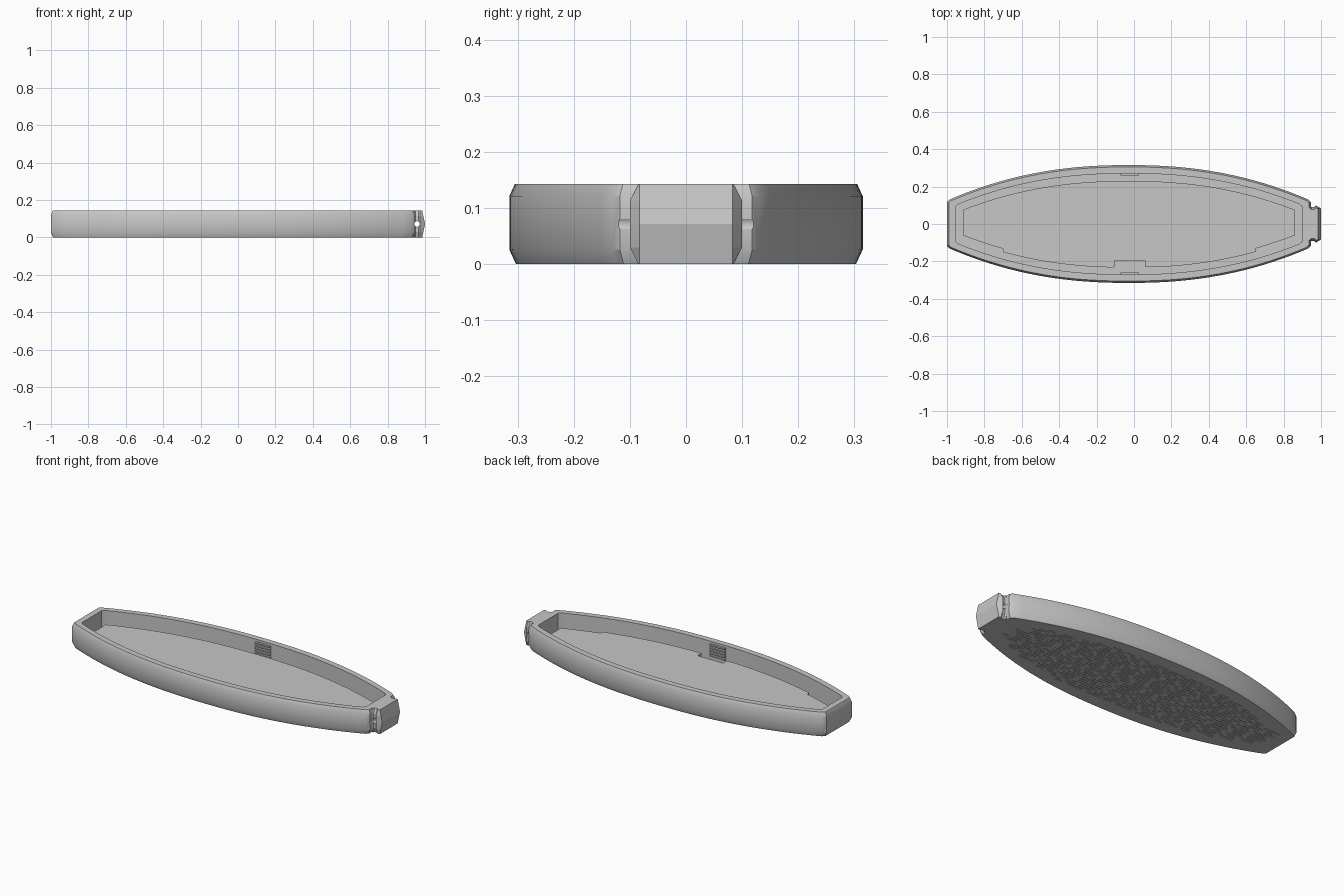
import bpy, bmesh, math, random
from mathutils import Matrix

cube = bpy.data.objects.get("Cube")
if cube:
    bpy.data.objects.remove(cube, do_unlink=True)

grey = bpy.data.materials.new("plain grey")
grey.use_nodes = True
colour = (0.57, 0.57, 0.57, 1)
grey.diffuse_color = colour
grey.node_tree.nodes["Principled BSDF"].inputs["Base Color"].default_value = colour

HEIGHT = 0.143
LEFT, RIGHT = -1.0, 0.945
MID = (LEFT + RIGHT) / 2
HALF = (RIGHT - LEFT) / 2
random.seed(4)


def make(name, bm):
    bmesh.ops.recalc_face_normals(bm, faces=bm.faces)
    mesh = bpy.data.meshes.new(name)
    bm.to_mesh(mesh)
    bm.free()
    mesh.materials.append(grey)
    obj = bpy.data.objects.new(name, mesh)
    bpy.context.collection.objects.link(obj)
    return obj


def loft(name, rings):
    """Skin a stack of equal rings and cap both ends."""
    bm = bmesh.new()
    loops = [[bm.verts.new(p) for p in ring] for ring in rings]
    n = len(loops[0])
    for low, high in zip(loops, loops[1:]):
        for i in range(n):
            j = (i + 1) % n
            bm.faces.new((low[i], low[j], high[j], high[i]))
    bm.faces.new(loops[0][::-1])
    bm.faces.new(loops[-1])
    return make(name, bm)


def add_box(bm, centre, size):
    place = Matrix.Translation(centre) @ Matrix.Diagonal((*size, 1))
    bmesh.ops.create_cube(bm, size=1, matrix=place)


def cut(obj, cutter):
    mod = obj.modifiers.new("cut", 'BOOLEAN')
    mod.operation = 'DIFFERENCE'
    mod.solver = 'EXACT'
    mod.object = cutter
    cutter.hide_render = True
    bpy.context.view_layer.update()
    graph = bpy.context.evaluated_depsgraph_get()
    mesh = bpy.data.meshes.new_from_object(obj.evaluated_get(graph))
    obj.modifiers.clear()
    obj.data = mesh


def smooth(obj, degrees):
    bpy.ops.object.select_all(action='DESELECT')
    obj.select_set(True)
    bpy.context.view_layer.objects.active = obj
    bpy.ops.object.shade_smooth_by_angle(angle=math.radians(degrees))


def width(x):
    """Half width of the bowed sides."""
    return 0.315 - 0.19 * abs((x - MID) / HALF) ** 2.25


def outline(inset, z, steps=40):
    """Boat-shaped ring with clipped end corners."""
    corner = 0.014
    x0, x1 = LEFT + inset, RIGHT - inset
    xs = [x0 + corner + (x1 - x0 - 2 * corner) * i / steps for i in range(steps + 1)]
    side = [(x, width(x) - inset) for x in xs]
    end = width(x0) - inset - corner / 2
    side = [(x0, end)] + side + [(x1, end)]
    return [(x, -y, z) for x, y in side] + [(x, y, z) for x, y in reversed(side)]


# Tray shell: chamfered outside, flat rim, deep upright inner wall
profile = [(0.012, 0), (0, 0.026), (0, 0.121), (0.01, HEIGHT), (0.045, HEIGHT), (0.045, 0.034)]
shell = loft("tray_shell", [outline(d, z) for d, z in profile])

# Staggered grip slots under the tray
bm = bmesh.new()
for row in range(-11, 12):
    y = row * 0.02
    x = -0.92 + random.uniform(0, 0.06)
    while x < 0.86:
        length = random.uniform(0.04, 0.11)
        if min(width(x), width(x + length)) - 0.07 > abs(y) and x + length < 0.86:
            add_box(bm, (x + length / 2, y, 0), (length, 0.007, 0.01))
        x += length + random.uniform(0.015, 0.04)
slots = make("slot_cutter", bm)
cut(shell, slots)
bpy.data.objects.remove(slots, do_unlink=True)


# Raised floor plate, with a stepped front edge and a central notch
def front_inset(x):
    return 0.082 if -0.7 < x < 0.65 else 0.1


x0, x1 = LEFT + 0.085, RIGHT - 0.085
xs = [x0 + (x1 - x0) * i / 40 for i in range(41)]
back = [(x, width(x) - 0.085) for x in xs]
breaks = [-0.701, -0.699, 0.649, 0.651]
front_xs = sorted([x for x in xs if not -0.11 < x < 0.07] + breaks)
front = [(x, front_inset(x) - width(x)) for x in front_xs]
notch = [(-0.105, -0.23), (-0.105, -0.195), (0.06, -0.195), (0.06, -0.23)]
split = sum(x < 0 for x in front_xs)
ring = front[:split] + notch + front[split:] + back[::-1]
plate = loft("floor_plate", [[(x, y, z) for x, y in ring] for z in (0.032, 0.078)])

# Ribbed catches at the middle of both inner walls
for name, side in (("front_catch", -1), ("back_catch", 1)):
    bm = bmesh.new()
    for i in range(5):
        add_box(bm, (-0.022, side * 0.265, 0.062 + i * 0.016), (0.1, 0.014, 0.008))
    make(name, bm)


# End knob: waisted in plan, pointed outward at mid height
def knob_ring(z, waist, half):
    tip = 1 - 0.015 * abs(2 * z / HEIGHT - 1)
    side = [(0.9, half), (0.942, half), (0.948, waist), (0.964, waist), (0.972, half), (tip, 0.083)]
    return [(x, -y, z) for x, y in side] + [(x, y, z) for x, y in reversed(side)]


knob = loft("end_knob", [
    knob_ring(0, 0.078, 0.085),
    knob_ring(0.03, 0.09, 0.1),
    knob_ring(HEIGHT / 2, 0.09, 0.1),
    knob_ring(HEIGHT - 0.03, 0.09, 0.1),
    knob_ring(HEIGHT, 0.078, 0.085)])

# Cord hole running across the waist of the knob
bm = bmesh.new()
bmesh.ops.create_cone(bm, cap_ends=True, segments=20, radius1=0.015, radius2=0.015, depth=0.5,
                      matrix=Matrix.Translation((0.957, 0, HEIGHT / 2)) @ Matrix.Rotation(math.pi / 2, 4, 'X'))
hole = make("hole_cutter", bm)
cut(knob, hole)
cut(shell, hole)
bpy.data.objects.remove(hole, do_unlink=True)

smooth(shell, 25)
smooth(plate, 25)
smooth(knob, 12)
